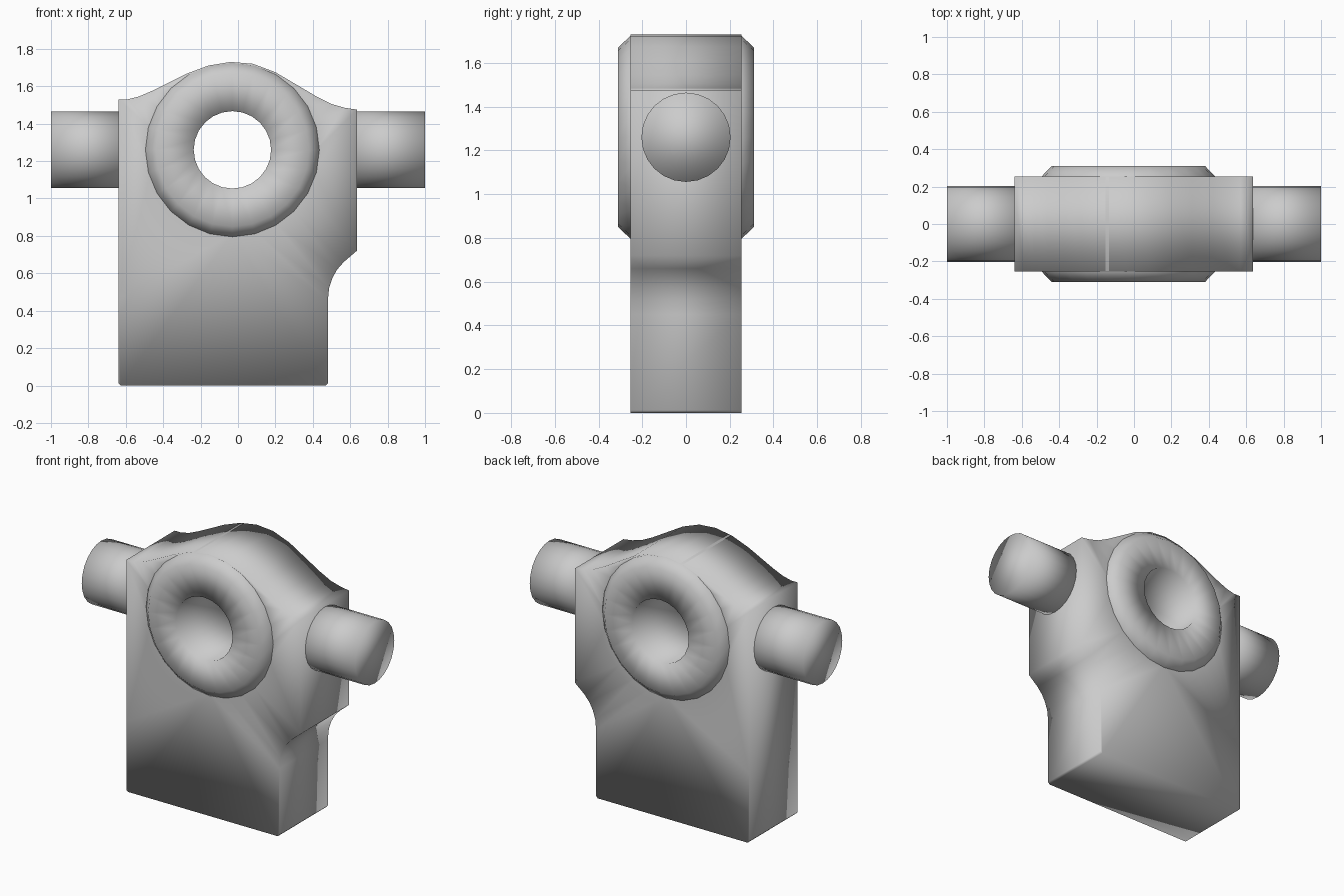
import bpy, bmesh, math

if "Cube" in bpy.data.objects:
    bpy.data.objects.remove(bpy.data.objects["Cube"])

CX, CZ = -0.03, 1.26      # centre of the eye
HALF = 0.253              # half thickness of the block

grey = bpy.data.materials.new("light grey")
grey.diffuse_color = (0.6, 0.6, 0.6, 1)
grey.use_nodes = True
grey.node_tree.nodes["Principled BSDF"].inputs["Base Color"].default_value = grey.diffuse_color


def finish(bm, name):
    bmesh.ops.recalc_face_normals(bm, faces=bm.faces)
    for f in bm.faces:
        f.smooth = True
    me = bpy.data.meshes.new(name)
    bm.to_mesh(me)
    bm.free()
    me.materials.append(grey)
    ob = bpy.data.objects.new(name, me)
    bpy.context.collection.objects.link(ob)
    return ob


def circle(n, r):
    return [(r * math.cos(2 * math.pi * i / n), r * math.sin(2 * math.pi * i / n))
            for i in range(n)]


def bridge(bm, a, b):
    n = len(a)
    for i in range(n):
        j = (i + 1) % n
        bm.faces.new((a[i], a[j], b[j], b[i]))


# Block: side profile with a domed top and a scooped lower right corner
profile = [(-0.628, 0), (0.468, 0), (0.48, 0.012), (0.48, 0.45), (0.487, 0.52),
           (0.505, 0.575), (0.53, 0.62), (0.565, 0.66), (0.635, 0.72),
           (0.635, 1.475), (0.57, 1.485), (0.5, 1.505), (0.42, 1.545),
           (0.31, 1.61), (0.2, 1.675), (0.08, 1.72), (-0.04, 1.73),
           (-0.16, 1.71), (-0.28, 1.665), (-0.38, 1.615), (-0.46, 1.575),
           (-0.53, 1.545), (-0.59, 1.53), (-0.64, 1.53), (-0.64, 0.46),
           (-0.64, 0.012)]
bm = bmesh.new()
outlines = []
for y in (-HALF, HALF):
    outer = [bm.verts.new((x, y, z)) for x, z in profile]
    # opening hidden beneath the eye ring
    inner = [bm.verts.new((CX + x, y, CZ + z)) for x, z in circle(24, 0.45)]
    edges = [bm.edges.new((loop[i - 1], loop[i]))
             for loop in (outer, inner) for i in range(len(loop))]
    bmesh.ops.triangle_fill(bm, edges=edges, use_beauty=True,
                            normal=(0, -1 if y < 0 else 1, 0))
    outlines.append(outer)
bridge(bm, *outlines)
finish(bm, "block")

# Eye ring: chamfered boss with a through hole
bm = bmesh.new()
section = [(-0.31, 0.207), (-0.31, 0.41), (-0.25, 0.468),
           (0.25, 0.468), (0.31, 0.41), (0.31, 0.207)]
rings = [[bm.verts.new((CX + x, y, CZ + z)) for x, z in circle(24, r)]
         for y, r in section]
for i in range(len(rings)):
    bridge(bm, rings[i - 1], rings[i])
finish(bm, "eye_ring")

# Side pins
for name, x0, x1 in (("left_pin", -0.6, -1.0), ("right_pin", 0.6, 1.0)):
    bm = bmesh.new()
    a, b = [[bm.verts.new((x, y, CZ + z)) for y, z in circle(24, 0.204)]
            for x in (x0, x1)]
    bridge(bm, a, b)
    bm.faces.new(a)
    bm.faces.new(b)
    finish(bm, name)
